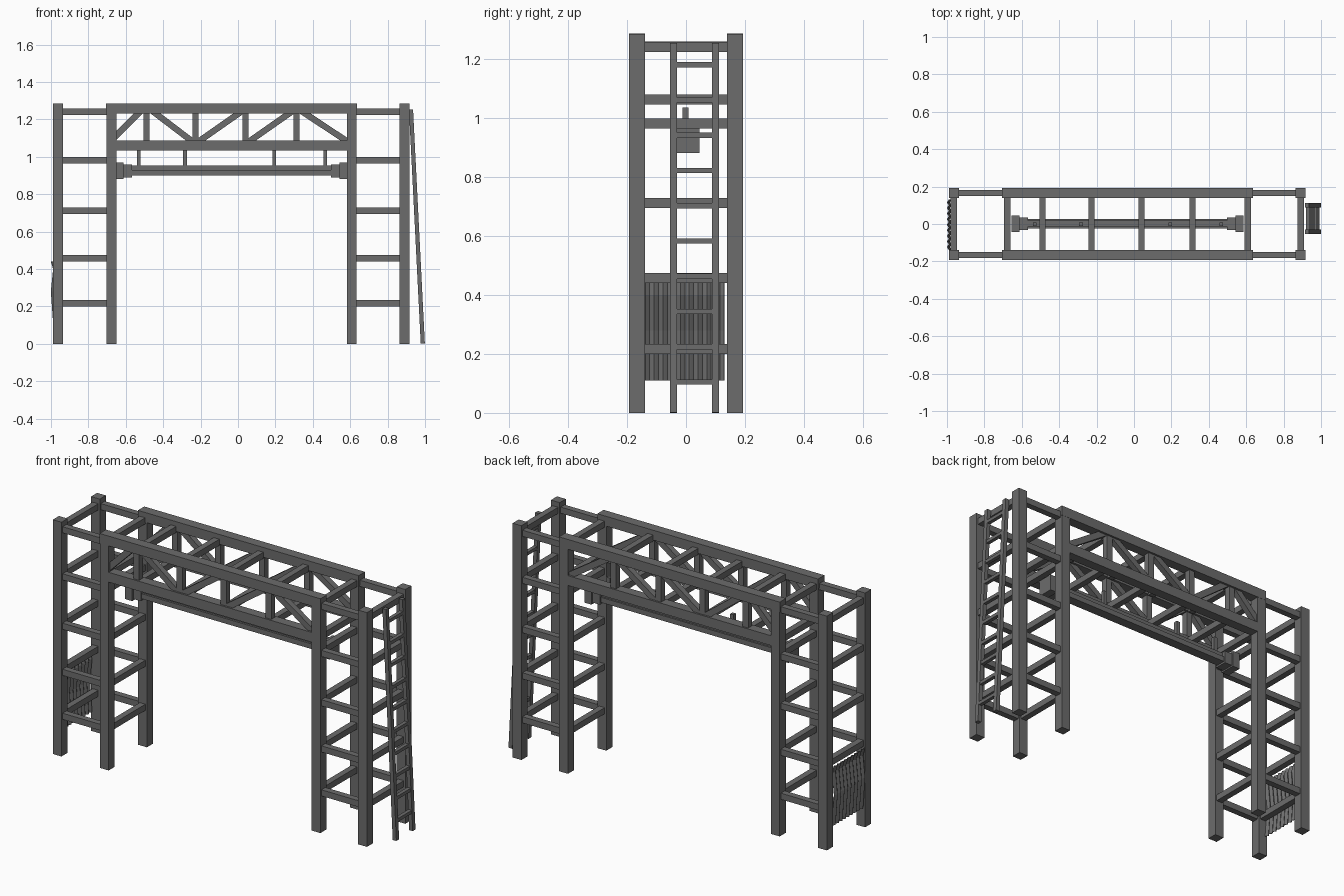
import bpy, bmesh, math
from mathutils import Vector, Matrix

if "Cube" in bpy.data.objects:
    bpy.data.objects.remove(bpy.data.objects["Cube"])

steel = bpy.data.materials.new("dark grey steel")
steel.diffuse_color = (0.15, 0.15, 0.15, 1)
steel.use_nodes = True
steel.node_tree.nodes["Principled BSDF"].inputs["Base Color"].default_value = steel.diffuse_color


def finish(name, bm):
    bmesh.ops.recalc_face_normals(bm, faces=bm.faces)
    me = bpy.data.meshes.new(name)
    bm.to_mesh(me)
    bm.free()
    me.materials.append(steel)
    ob = bpy.data.objects.new(name, me)
    bpy.context.collection.objects.link(ob)
    return ob


def box(bm, x0, x1, y0, y1, z0, z1):
    m = Matrix.Translation(((x0 + x1) / 2, (y0 + y1) / 2, (z0 + z1) / 2))
    m = m @ Matrix.Diagonal((x1 - x0, y1 - y0, z1 - z0, 1))
    bmesh.ops.create_cube(bm, size=1, matrix=m)


def beam_xz(bm, a, b, y, w, d):
    """Slanted bar in the xz plane, w thick in plane, d deep in y."""
    a, b = Vector((a[0], y, a[1])), Vector((b[0], y, b[1]))
    v = b - a
    rot = Matrix.Rotation(-math.atan2(v.z, v.x), 4, 'Y')
    m = Matrix.Translation((a + b) / 2) @ rot @ Matrix.Diagonal((v.length, d, w, 1))
    bmesh.ops.create_cube(bm, size=1, matrix=m)


H, PY, P, R = 1.285, 0.166, 0.0265, 0.017      # height, post y, half post, half rung
OUT_L, IN_L, IN_R, OUT_R = -0.963, -0.677, 0.608, 0.891
LEVELS = (1.24, 0.982, 0.711, 0.458, 0.217)

# Two towers: four posts each with rungs on all sides
for name, xa, xb in (("left", OUT_L, IN_L), ("right", IN_R, OUT_R)):
    bm = bmesh.new()
    for x in (xa, xb):
        for s in (-1, 1):
            box(bm, x - P, x + P, s * PY - P, s * PY + P, 0, H)
    finish(name + "_tower_posts", bm)
    bm = bmesh.new()
    for z in LEVELS:
        for s in (-1, 1):
            box(bm, xa + P, xb - P, s * PY - R, s * PY + R, z - R, z + R)
        for x in (xa, xb):
            box(bm, x - R, x + R, -PY + P, PY - P, z - R, z + R)
    finish(name + "_tower_rungs", bm)

# Bridge truss: chords, uprights and diagonals on both sides
UPRIGHTS = (-0.489, -0.227, 0.04, 0.313)
DIAGONALS = (((-0.67, 1.095), (-0.515, 1.25)), ((-0.465, 1.25), (-0.235, 1.075)),
             ((-0.22, 1.075), (0.03, 1.25)), ((0.05, 1.075), (0.3, 1.25)),
             ((0.33, 1.25), (0.595, 1.075)))
for name, s in (("front", -1), ("back", 1)):
    bm = bmesh.new()
    y = s * PY
    box(bm, IN_L - P - 0.001, IN_R + P + 0.001, y - P - 0.001, y + P + 0.001, 1.232, H + 0.001)
    box(bm, IN_L, IN_R, y - P, y + P, 1.033, 1.087)
    for x in UPRIGHTS:
        box(bm, x - R, x + R, y - R, y + R, 1.08, 1.24)
    for a, b in DIAGONALS:
        beam_xz(bm, a, b, y, 0.033, 0.032)
    finish(name + "_truss", bm)

# Cross bars joining the two trusses
bm = bmesh.new()
for x in UPRIGHTS:
    for z in (1.243, 1.063):
        box(bm, x - R, x + R, -PY + P, PY - P, z - R, z + R)
for x in (IN_L, IN_R):
    box(bm, x - R, x + R, -PY + P, PY - P, 1.063 - R, 1.063 + R)
finish("truss_cross_bars", bm)

# Hanging rail with stepped end blocks and hanger rods
bm = bmesh.new()
box(bm, -0.6, 0.53, -0.025, 0.028, 0.9, 0.928)
box(bm, -0.6, 0.53, -0.014, 0.018, 0.928, 0.953)
finish("hanging_rail", bm)
bm = bmesh.new()
for x0, x1, x2 in ((-0.655, -0.612, -0.567), (0.585, 0.542, 0.497)):
    box(bm, min(x0, x1), max(x0, x1), -0.043, 0.045, 0.882, 0.97)
    box(bm, min(x1, x2), max(x1, x2), -0.033, 0.036, 0.89, 0.958)
finish("rail_end_blocks", bm)
bm = bmesh.new()
for x in (-0.53, -0.284, 0.194, 0.467):
    box(bm, x - 0.01, x + 0.01, -0.012, 0.008, 0.95, 1.036)
finish("rail_hanger_rods", bm)

# Leaning ladder
bm = bmesh.new()
for y in (-0.042, 0.1):
    beam_xz(bm, (0.925, 1.253), (0.988, 0.001), y, 0.022, 0.024)
for i in range(10):
    z = 0.105 + i * 0.1195
    x = 0.988 - 0.063 * z / 1.253
    box(bm, x - 0.01, x + 0.01, -0.042, 0.1, z - 0.009, z + 0.009)
finish("ladder", bm)

# Bent corrugated sheet on the left tower
bm = bmesh.new()
profile = ((0.11, -0.982), (0.28, -0.994), (0.4, -0.982), (0.44, -0.994))
n = 36
rows = []
for z, x in profile:
    rows.append([bm.verts.new((x + 0.005 * math.cos(i * math.pi / 2), -0.138 + 0.268 * i / n, z))
                 for i in range(n + 1)])
for a, b in zip(rows, rows[1:]):
    for i in range(n):
        bm.faces.new((a[i], a[i + 1], b[i + 1], b[i]))
sheet = finish("corrugated_sheet", bm)
mod = sheet.modifiers.new("thickness", 'SOLIDIFY')
mod.thickness = 0.003
mod.offset = 0
